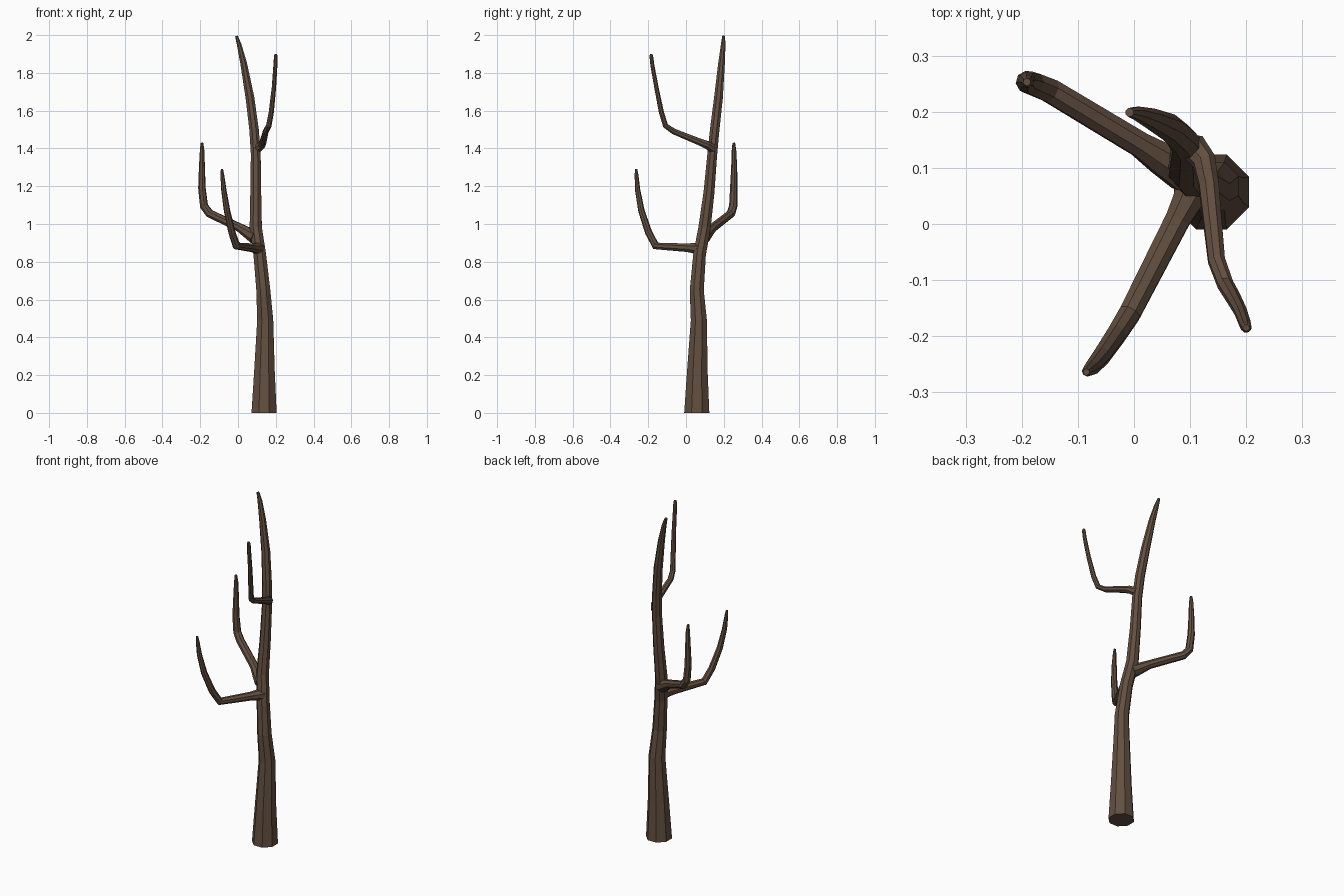
import bpy, bmesh, math
from mathutils import Vector

bark = bpy.data.materials.new("bark")
bark.diffuse_color = (0.125, 0.078, 0.052, 1)


def limb(name, stations, flat_ends=True, sides=8):
    """Faceted tube through (x, y, z, radius) stations."""
    pts = [Vector(s[:3]) for s in stations]
    bm = bmesh.new()
    rings, side = [], Vector((1, 0, 0))
    for i, p in enumerate(pts):
        before = (p - pts[i - 1]).normalized() if i else Vector()
        after = (pts[i + 1] - p).normalized() if i < len(pts) - 1 else Vector()
        axis = (before + after).normalized()
        if i == 0 and flat_ends:
            axis = Vector((0, 0, 1))
        # carry the ring orientation along the path without twisting
        side = (side - axis * side.dot(axis)).normalized()
        up = axis.cross(side)
        ring = []
        for k in range(sides):
            a = 2 * math.pi * (k + 0.5) / sides
            ring.append(bm.verts.new(p + stations[i][3] * (math.cos(a) * side + math.sin(a) * up)))
        rings.append(ring)
    for a, b in zip(rings, rings[1:]):
        for k in range(sides):
            n = (k + 1) % sides
            bm.faces.new((a[k], a[n], b[n], b[k]))
    bm.faces.new(rings[0][::-1])
    bm.faces.new(rings[-1])
    bmesh.ops.recalc_face_normals(bm, faces=bm.faces)
    me = bpy.data.meshes.new(name)
    bm.to_mesh(me)
    bm.free()
    me.materials.append(bark)
    ob = bpy.data.objects.new(name, me)
    bpy.context.collection.objects.link(ob)
    return ob


# Trunk, bending gently up to its tip
trunk = limb("trunk", [
    (0.138, 0.057, 0.0, 0.072), (0.140, 0.060, 0.22, 0.059),
    (0.144, 0.068, 0.49, 0.046), (0.134, 0.057, 0.65, 0.040),
    (0.115, 0.072, 0.84, 0.036), (0.094, 0.098, 0.98, 0.035),
    (0.094, 0.122, 1.17, 0.031), (0.094, 0.139, 1.37, 0.028),
    (0.085, 0.152, 1.50, 0.027), (0.063, 0.172, 1.67, 0.025),
    (0.030, 0.188, 1.85, 0.019), (0.006, 0.197, 1.95, 0.013),
    (-0.008, 0.199, 1.995, 0.008)])

# Low front branch
front = limb("front_branch", [
    (0.108, 0.070, 0.868, 0.036), (0.095, 0.040, 0.872, 0.029),
    (0.078, 0.008, 0.874, 0.024), (-0.008, -0.160, 0.884, 0.021),
    (-0.032, -0.198, 0.955, 0.019), (-0.058, -0.236, 1.07, 0.017),
    (-0.075, -0.256, 1.18, 0.014), (-0.083, -0.262, 1.26, 0.010),
    (-0.085, -0.264, 1.29, 0.006)], False)

# Low left branch
left = limb("left_branch", [
    (0.090, 0.093, 0.930, 0.038), (0.050, 0.116, 0.955, 0.031),
    (0.010, 0.142, 0.980, 0.024), (-0.150, 0.238, 1.055, 0.023),
    (-0.180, 0.250, 1.095, 0.022), (-0.191, 0.253, 1.19, 0.020),
    (-0.191, 0.255, 1.30, 0.016), (-0.190, 0.254, 1.39, 0.012),
    (-0.191, 0.253, 1.43, 0.007)], False)

# High right branch
right = limb("right_branch", [
    (0.102, 0.140, 1.400, 0.026), (0.125, 0.112, 1.418, 0.022),
    (0.133, 0.070, 1.435, 0.019), (0.147, -0.065, 1.490, 0.016),
    (0.163, -0.108, 1.520, 0.015), (0.176, -0.130, 1.590, 0.014),
    (0.190, -0.156, 1.720, 0.012), (0.198, -0.178, 1.840, 0.011),
    (0.200, -0.184, 1.890, 0.010), (0.200, -0.185, 1.90, 0.006)], False)

# Fuse the branches into the trunk
for branch in (front, left, right):
    mod = trunk.modifiers.new("join_" + branch.name, 'BOOLEAN')
    mod.operation = 'UNION'
    mod.solver = 'EXACT'
    mod.object = branch
    branch.hide_render = True
    bpy.context.view_layer.objects.active = trunk
    bpy.ops.object.modifier_apply(modifier=mod.name)
    bpy.data.objects.remove(branch)
trunk.name = "bare_tree"
